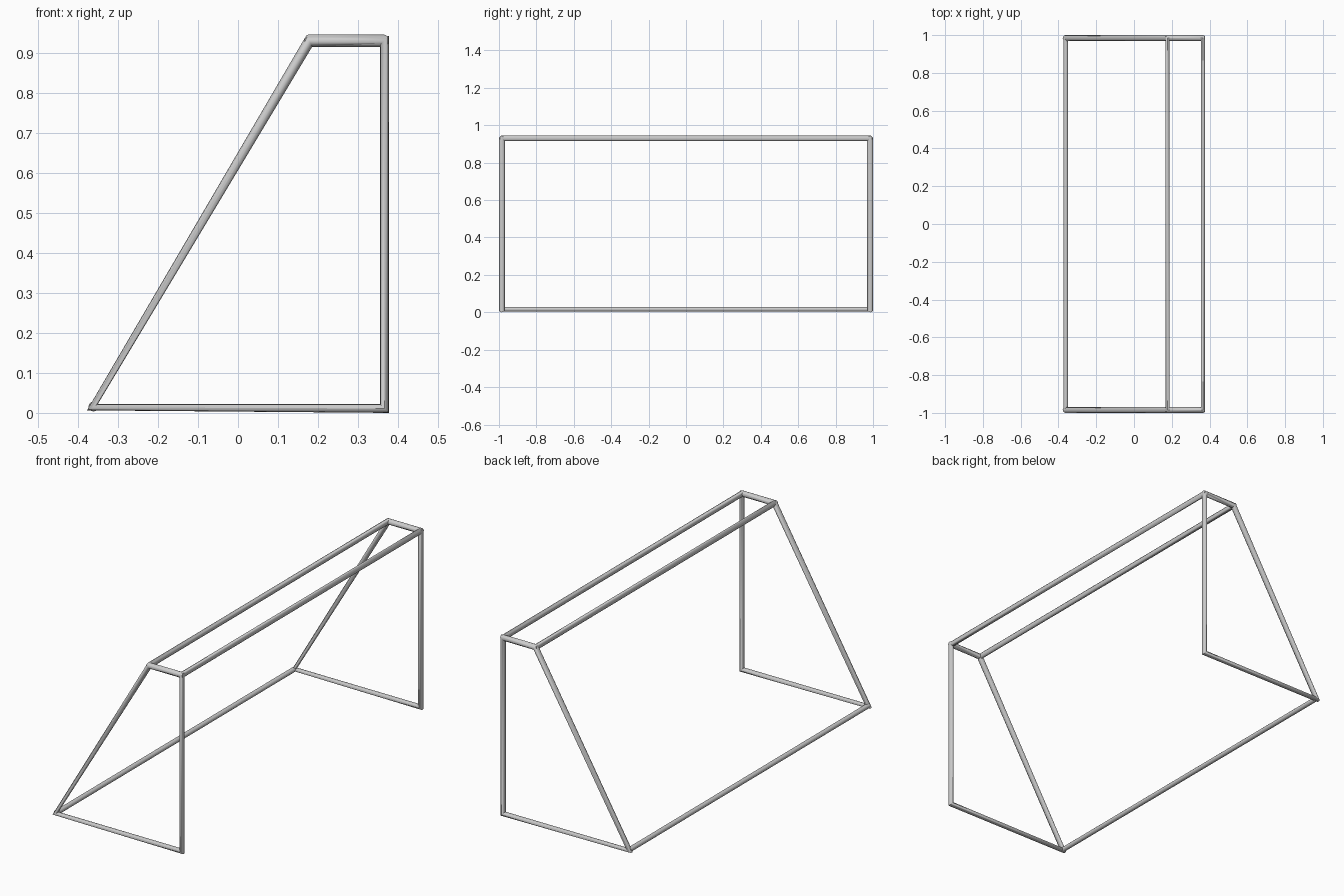
import bpy, bmesh, math
from mathutils import Vector

if "Cube" in bpy.data.objects:
    bpy.data.objects.remove(bpy.data.objects["Cube"])

R = 0.0155     # tube radius
SIDES = 12
Y = 1 - R      # centre line of the side frames


def finish(name, bm):
    bmesh.ops.recalc_face_normals(bm, faces=bm.faces)
    me = bpy.data.meshes.new(name)
    bm.to_mesh(me)
    bm.free()
    ob = bpy.data.objects.new(name, me)
    bpy.context.collection.objects.link(ob)
    bpy.ops.object.select_all(action='DESELECT')
    ob.select_set(True)
    bpy.context.view_layer.objects.active = ob
    bpy.ops.object.shade_smooth_by_angle(angle=math.radians(40))
    return ob


def ring(bm, centre, u, v, r):
    return [bm.verts.new(centre + r * (math.cos(a) * u + math.sin(a) * v))
            for a in (2 * math.pi * i / SIDES for i in range(SIDES))]


def bridge(bm, a, b):
    for i in range(SIDES):
        j = (i + 1) % SIDES
        bm.faces.new((a[i], a[j], b[j], b[i]))


def tube_loop(name, points, normal):
    """Closed flat tube whose round corner rings lie on the corner bisectors."""
    bm = bmesh.new()
    pts = [Vector(p) for p in points]
    n = len(pts)
    rings = []
    for i, p in enumerate(pts):
        inward = ((pts[i - 1] - p).normalized()
                  + (pts[(i + 1) % n] - p).normalized()).normalized()
        rings.append(ring(bm, p, -inward, Vector(normal), R))
    for i in range(n):
        bridge(bm, rings[i], rings[(i + 1) % n])
    return finish(name, bm)


# Side frames: upright post, short top, sloping stay and ground bar
profile = [(0.366, 0.011), (0.366, 0.931), (0.178, 0.929), (-0.364, 0.014)]
for side, y in (("front", -Y), ("back", Y)):
    tube_loop(side + "_side_frame", [(x, y, z) for x, z in profile], (0, 1, 0))

# Top frame: rectangle holding the two crossbars
tube_loop("top_frame", [(0.365, -Y, 0.93), (0.365, Y, 0.93),
                        (0.177, Y, 0.93), (0.177, -Y, 0.93)], (0, 0, 1))

# Rear ground bar
bm = bmesh.new()
ends = [ring(bm, Vector((-0.361, y, 0.016)), Vector((1, 0, 0)),
             Vector((0, 0, 1)), 0.0125) for y in (-Y, Y)]
bridge(bm, *ends)
for e in ends:
    bm.faces.new(e)
finish("rear_ground_bar", bm)
